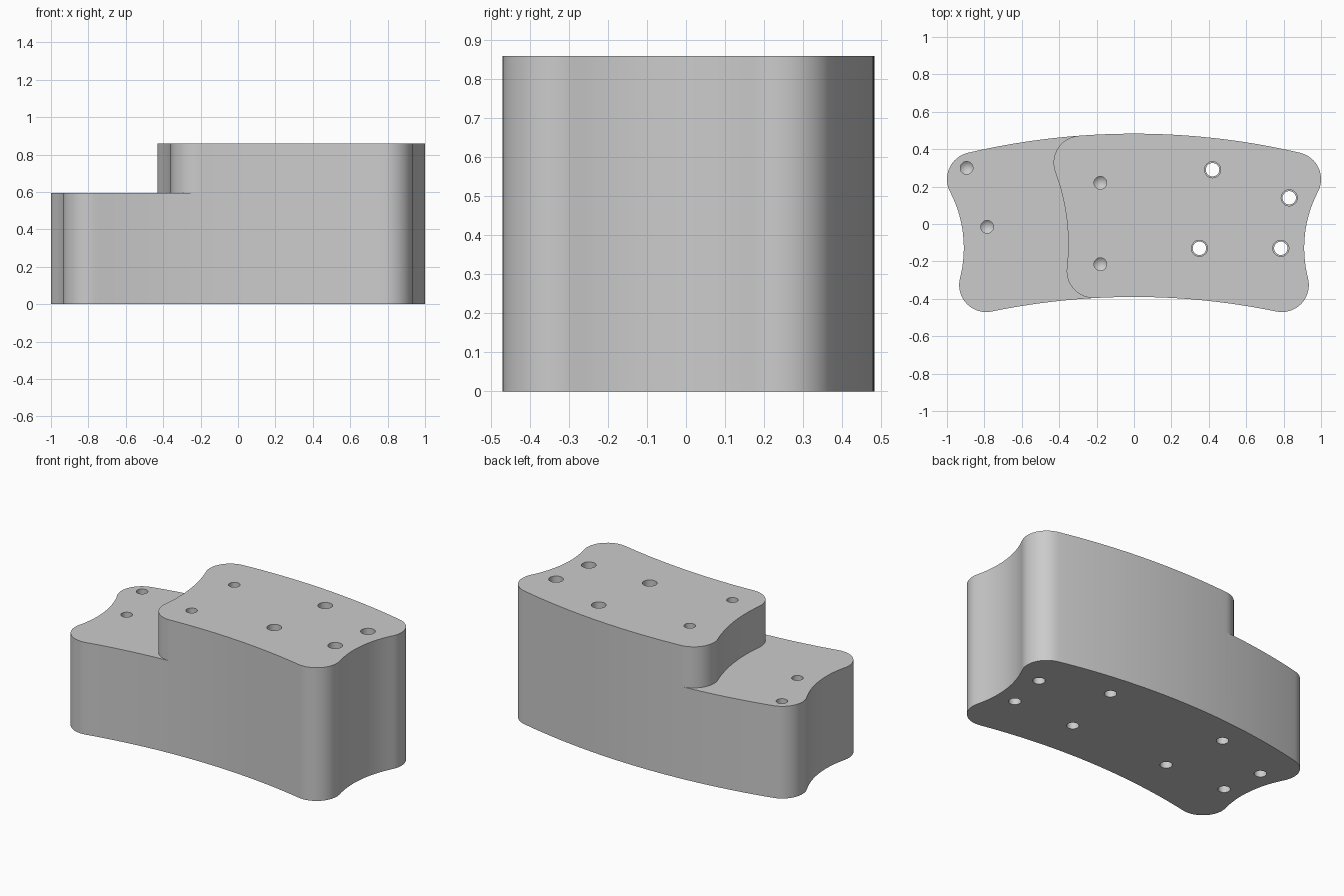
import bpy, bmesh, math
from mathutils import Vector

if "Cube" in bpy.data.objects:
    bpy.data.objects.remove(bpy.data.objects["Cube"], do_unlink=True)

HEIGHT, STEP = 0.86, 0.595
FILLET = 0.145
BACK_R, FRONT_R = 3.9, 3.75
BACK_C = Vector((0, 0.483 - BACK_R))
FRONT_C = Vector((0, -0.39 - FRONT_R))

grey = bpy.data.materials.new("plain grey")
grey.use_nodes = True
grey.diffuse_color = (0.6, 0.6, 0.6, 1)
grey.node_tree.nodes["Principled BSDF"].inputs["Base Color"].default_value = (0.6, 0.6, 0.6, 1)


def arc(center, radius, start_dir, end_dir, steps):
    """Points along the shorter arc between two directions."""
    a = math.atan2(start_dir.y, start_dir.x)
    sweep = math.atan2(end_dir.y, end_dir.x) - a
    sweep = (sweep + math.pi) % math.tau - math.pi
    return [center + radius * Vector((math.cos(a + sweep * i / steps),
                                      math.sin(a + sweep * i / steps)))
            for i in range(steps + 1)]


def end_curve(back_x, front_x, waist_r):
    """Left end: back fillet, hollow waist, front fillet, all tangent."""
    back = Vector((back_x, BACK_C.y + math.sqrt((BACK_R - FILLET) ** 2 - back_x ** 2)))
    front = Vector((front_x, FRONT_C.y + math.sqrt((FRONT_R + FILLET) ** 2 - front_x ** 2)))
    mid, span = (back + front) / 2, front - back
    side = Vector((span.y, -span.x)).normalized()
    waist = mid + side * math.sqrt((waist_r + FILLET) ** 2 - (span.length / 2) ** 2)
    pts = arc(back, FILLET, back - BACK_C, waist - back, 16)
    pts += arc(waist, waist_r, back - waist, front - waist, 16)[1:-1]
    pts += arc(front, FILLET, waist - front, FRONT_C - front, 16)
    return pts


def finish(name, bm):
    bmesh.ops.recalc_face_normals(bm, faces=bm.faces[:])
    mesh = bpy.data.meshes.new(name)
    bm.to_mesh(mesh)
    bm.free()
    mesh.materials.append(grey)
    obj = bpy.data.objects.new(name, mesh)
    bpy.context.collection.objects.link(obj)
    return obj


def prism(name, pts, z0, z1):
    bm = bmesh.new()
    face = bm.faces.new([bm.verts.new((p.x, p.y, z0)) for p in pts])
    top = bmesh.ops.extrude_face_region(bm, geom=[face])["geom"]
    bmesh.ops.translate(bm, vec=(0, 0, z1 - z0),
                        verts=[v for v in top if isinstance(v, bmesh.types.BMVert)])
    return finish(name, bm)


def add_pin(bm, x, y, profile, sides=32):
    """Turned pin from (radius, height) pairs; radius 0 ends in a point."""
    rings = []
    for r, z in profile:
        if r == 0:
            rings.append([bm.verts.new((x, y, z))] * sides)
        else:
            rings.append([bm.verts.new((x + r * math.cos(math.tau * i / sides),
                                        y + r * math.sin(math.tau * i / sides), z))
                          for i in range(sides)])
    for low, high in zip(rings, rings[1:]):
        for i in range(sides):
            j = (i + 1) % sides
            quad = [low[i], low[j], high[j], high[i]]
            bm.faces.new(list(dict.fromkeys(quad)))
    for ring in (rings[0], rings[-1]):
        if ring[0] != ring[1]:
            bm.faces.new(ring)


# Full-height body with a curved outline
left = end_curve(-0.855, -0.79, 0.65)
right = [Vector((-p.x, p.y)) for p in reversed(left)]
front_edge = arc(FRONT_C, FRONT_R, left[-1] - FRONT_C, right[0] - FRONT_C, 40)[1:-1]
back_edge = arc(BACK_C, BACK_R, right[-1] - BACK_C, left[0] - BACK_C, 40)[1:-1]
body = prism("stepped_block", left + front_edge + right + back_edge, 0, HEIGHT)

# Cutter for the low step
step = end_curve(-0.285, -0.215, 1.1)
step += [Vector((step[-1].x, -0.7)), Vector((-1.3, -0.7)),
         Vector((-1.3, 0.7)), Vector((step[0].x, 0.7))]
step_cutter = prism("step_cutter", step, STEP, HEIGHT + 0.2)

# Cutter for every hole
bm = bmesh.new()
for x, y in ((0.42, 0.29), (0.83, 0.14), (0.35, -0.13), (0.785, -0.13)):
    # stepped through hole, and its mirrored blind hole in the underside
    add_pin(bm, x, y, ((0.036, -0.05), (0.036, 0.3), (0.043, 0.3), (0.043, HEIGHT + 0.05)))
    add_pin(bm, -x, y, ((0.036, -0.05), (0.036, 0.3), (0, 0.32)))
for x, y, z in ((-0.895, 0.3, STEP), (-0.785, -0.015, STEP),
                (-0.18, 0.22, HEIGHT), (-0.18, -0.215, HEIGHT)):
    # drilled blind hole in the top
    add_pin(bm, x, y, ((0, z - 0.17), (0.034, z - 0.14), (0.034, z + 0.05)))
hole_cutter = finish("hole_cutter", bm)

# Cut the step and holes
bpy.ops.object.select_all(action="DESELECT")
bpy.context.view_layer.objects.active = body
body.select_set(True)
for cutter in (step_cutter, hole_cutter):
    cutter.hide_render = True
    mod = body.modifiers.new(cutter.name, "BOOLEAN")
    mod.operation, mod.solver, mod.object = "DIFFERENCE", "EXACT", cutter
    bpy.ops.object.modifier_apply(modifier=mod.name)
    bpy.data.objects.remove(cutter, do_unlink=True)
bpy.ops.object.shade_smooth_by_angle(angle=math.radians(30))
